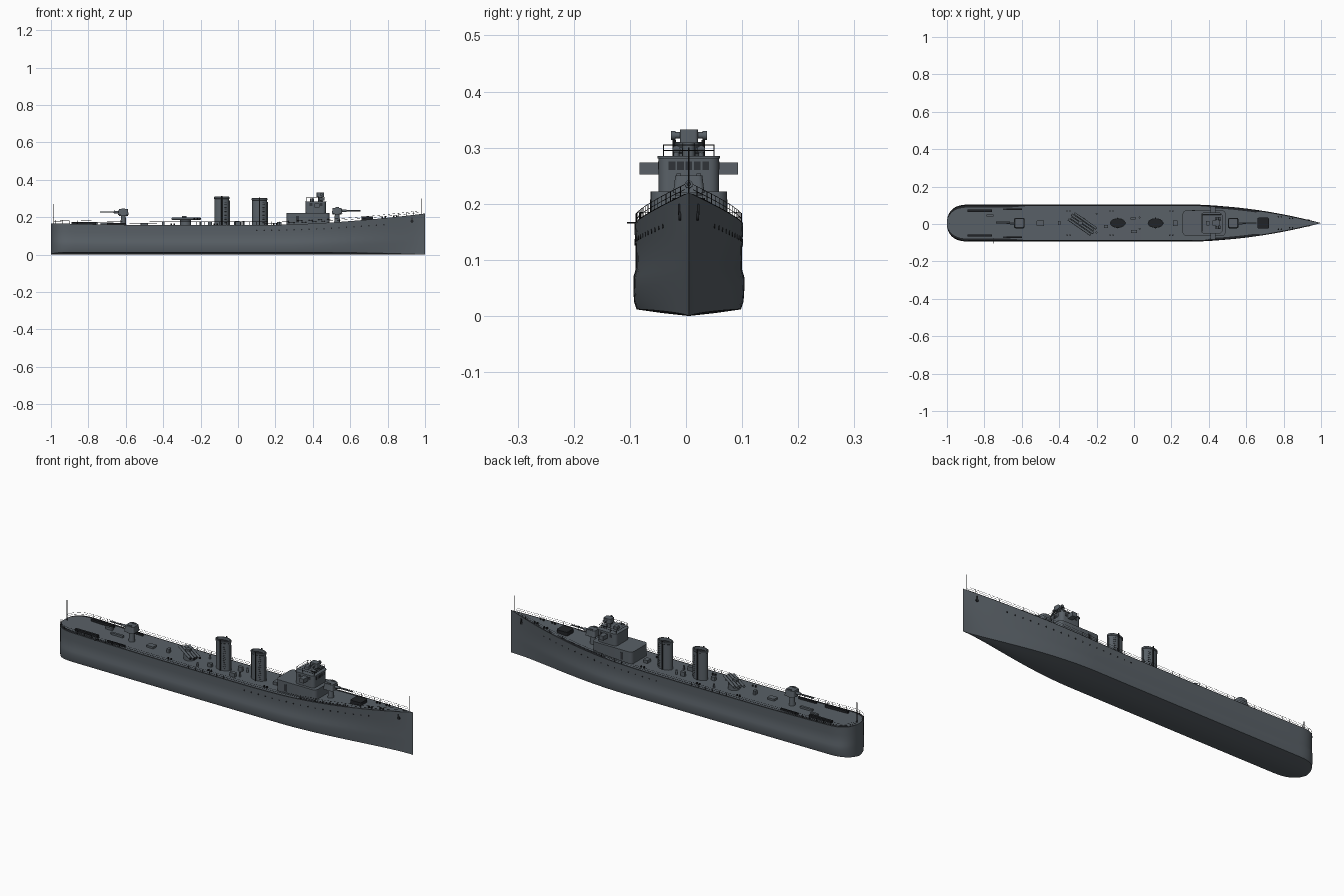
import bpy, bmesh, math
from mathutils import Vector

cube = bpy.data.objects.get("Cube")
if cube:
    bpy.data.objects.remove(cube, do_unlink=True)

CY = 0.005  # the hull centreline


def material(name, rgb):
    m = bpy.data.materials.new(name)
    m.use_nodes = True
    m.diffuse_color = (*rgb, 1)
    m.node_tree.nodes["Principled BSDF"].inputs["Base Color"].default_value = (*rgb, 1)
    return m


GREY = material("ship grey", (0.10, 0.118, 0.135))
DARK = material("dark fittings", (0.015, 0.017, 0.02))
GLASS = material("window dark", (0.03, 0.034, 0.04))


def finish(name, bm, mats, smooth=True):
    bmesh.ops.recalc_face_normals(bm, faces=bm.faces)
    me = bpy.data.meshes.new(name)
    bm.to_mesh(me)
    bm.free()
    ob = bpy.data.objects.new(name, me)
    ob.location.y = CY
    bpy.context.collection.objects.link(ob)
    for m in mats:
        me.materials.append(m)
    if smooth:
        bpy.ops.object.select_all(action='DESELECT')
        bpy.context.view_layer.objects.active = ob
        ob.select_set(True)
        bpy.ops.object.shade_smooth_by_angle(angle=math.radians(35))
    return ob


def box(name, x, y, z, mat=GREY, round_r=0, top=1, yaw=0):
    """Box from (low, high) ranges; round_r rounds upright edges, top tapers."""
    bm = bmesh.new()
    bmesh.ops.create_cube(bm, size=1)
    size = Vector((x[1] - x[0], y[1] - y[0], z[1] - z[0]))
    for v in bm.verts:
        k = top if v.co.z > 0 else 1
        v.co = Vector((v.co.x * size.x * k, v.co.y * size.y * k, v.co.z * size.z))
    if round_r:
        up = [e for e in bm.edges if abs(e.verts[0].co.z - e.verts[1].co.z) > size.z / 2]
        bmesh.ops.bevel(bm, geom=up, offset=round_r, segments=5, affect='EDGES', profile=0.5)
    ob = finish(name, bm, [mat])
    ob.location += Vector((sum(x) / 2, sum(y) / 2, sum(z) / 2))
    ob.rotation_euler.z = yaw
    return ob


def rod(name, a, b, r, mat=GREY, sides=12, r2=None):
    """Cylinder or cone between two points."""
    a, b = Vector(a), Vector(b)
    bm = bmesh.new()
    bmesh.ops.create_cone(bm, cap_ends=True, segments=sides, radius1=r,
                          radius2=r if r2 is None else r2, depth=(b - a).length)
    q = (b - a).to_track_quat('Z', 'Y')
    for v in bm.verts:
        v.co = q @ v.co + (a + b) / 2
    return finish(name, bm, [mat])


def wires(name, paths, r=0.0006, mat=DARK):
    cu = bpy.data.curves.new(name, 'CURVE')
    cu.dimensions = '3D'
    cu.bevel_depth = r
    cu.bevel_resolution = 0
    for pts in paths:
        s = cu.splines.new('POLY')
        s.points.add(len(pts) - 1)
        for p, co in zip(s.points, pts):
            p.co = (*co, 1)
    cu.materials.append(mat)
    ob = bpy.data.objects.new(name, cu)
    ob.location.y = CY
    bpy.context.collection.objects.link(ob)


# Hull lines
def deck_z(x):
    return (0.158 + 0.062 * max(0, (x - 0.1) / 0.9) ** 1.8
            + 0.01 * max(0, (-x - 0.3) / 0.7) ** 2)


def half(x, f=1, h=1):
    stern = max(0, min(1, (-0.87 - x) / 0.13))
    bow = max(0, min(1, (x - 0.3) / 0.7))
    s = (1 - stern ** 3) ** 0.45 * (1 - bow ** 1.9) ** (1 + 0.5 * (1 - h))
    return 0.099 * f * s


# Hull
SECTION = [(0.5, 0.035), (0.94, 0.075), (0.985, 0.16), (1, 0.3), (1, 0.42),
           (0.96, 0.5), (0.96, 0.75), (0.98, 1)]
stations = [-0.87 - 0.13 * math.cos(i * math.pi / 24) for i in range(12)]
stations += [-0.87 + 0.1 * i for i in range(12)] + [0.3 + 0.7 * i / 24 for i in range(25)]
bm = bmesh.new()
rings = []
for x in stations:
    d = deck_z(x)
    side = [(half(x, f, h), h * d * (half(x) / 0.099 if h < 0.1 else 1)) for f, h in SECTION]
    pts = [(-y, z) for y, z in reversed(side)] + [(0, 0)] + side
    rings.append([bm.verts.new((x, y, z)) for y, z in pts])
for a, b in zip(rings, rings[1:]):
    n = len(a)
    for i in range(n):
        bm.faces.new((a[i], a[(i + 1) % n], b[(i + 1) % n], b[i]))
bmesh.ops.remove_doubles(bm, verts=bm.verts, dist=0.00001)
finish("hull", bm, [GREY])

# Dark deck edge strips and guard rails
edge_x = [x for x in stations if -0.999 < x < 0.99]
for s, label in ((1, "left"), (-1, "right")):
    bm = bmesh.new()
    prev = None
    for x in edge_x:
        width = 0.014 if 0.4 < x < 0.65 or x < -0.6 else 0.006
        y = half(x, 0.98)
        pair = [bm.verts.new((x, s * (y - k), deck_z(x) + 0.001))
                for k in (0, min(width, y * 0.3))]
        if prev:
            bm.faces.new((prev[0], prev[1], pair[1], pair[0]))
        prev = pair
    finish(label + "_deck_edge", bm, [DARK], False)

    def at(x, up):
        return (x, s * half(x, 0.95), deck_z(x) + up)
    posts = [-0.995, -0.975, -0.94] + [-0.9 + 0.04 * i for i in range(47)]
    wires(label + "_guard_rail",
          [[at(x, up) for x in edge_x] for up in (0.009, 0.018)]
          + [[at(x, 0), at(x, 0.018)] for x in posts])

    # Portholes and anchor
    for i in range(18):
        x = 0.1 + 0.04 * i
        y, z = s * half(x, 0.964, 0.82), deck_z(x) * 0.82
        rod(label + "_porthole", (x, y - s * 0.004, z), (x, y + s * 0.001, z), 0.004, DARK, 10)
    y = s * half(0.93, 0.968, 0.85)
    rod(label + "_anchor", (0.93, y * 0.5, 0.178), (0.93, y + s * 0.003, 0.178), 0.008, DARK)
    box(label + "_anchor_shank", (0.927, 0.933), (y - 0.004, y + 0.004), (0.18, 0.2), DARK)

# Funnels
def funnel(name, x, top):
    bm = bmesh.new()
    loops = []
    profile = [(1, 0.15), (1, top - 0.012), (1.07, top - 0.01), (1.07, top - 0.002),
               (1, top), (0.9, top), (0.9, top - 0.015)]
    for k, z in profile:
        loops.append([bm.verts.new((x + 0.039 * k * math.cos(t), 0.024 * k * math.sin(t), z))
                      for t in (i * math.tau / 32 for i in range(32))])
    for a, b in zip(loops, loops[1:]):
        for i in range(32):
            bm.faces.new((a[i], a[(i + 1) % 32], b[(i + 1) % 32], b[i]))
    bm.faces.new(loops[-1]).material_index = 1
    finish(name, bm, [GREY, DARK])
    for s in (1, -1):
        rod(name + "_steam_pipe", (x, s * 0.026, 0.15), (x, s * 0.026, top + 0.004), 0.003, DARK, 8)
        rungs = [[(x + 0.015, s * 0.0235, z), (x + 0.026, s * 0.0195, z)]
                 for z in (0.17 + 0.01 * i for i in range(12))]
        wires(name + "_ladder", rungs, 0.001)
    rod(name + "_whistle", (x + 0.041, 0, 0.15), (x + 0.041, 0, top - 0.02), 0.004, GREY, 8)


funnel("aft_funnel", -0.087, 0.31)
funnel("forward_funnel", 0.115, 0.302)

# Bridge
box("lower_deckhouse", (0.26, 0.49), (-0.068, 0.068), (0.15, 0.222), GREY, 0.02)
box("bridge_house", (0.36, 0.47), (-0.054, 0.054), (0.22, 0.283), GREY, 0.018)
box("bridge_roof_lip", (0.357, 0.473), (-0.056, 0.056), (0.281, 0.285), GREY, 0.018)
for s in (1, -1):
    y = sorted((s * 0.05, s * 0.088))
    box("bridge_wing", (0.41, 0.435), y, (0.252, 0.274))
    for x in (0.39, 0.445):
        box("side_window", (x - 0.007, x + 0.007), (s * 0.054 - 0.001, s * 0.054 + 0.001),
            (0.261, 0.275), GLASS)
    box("deckhouse_door", (0.31, 0.325), (s * 0.068 - 0.001, s * 0.068 + 0.001), (0.172, 0.208), GLASS)
for i in range(5):
    y = -0.03 + 0.015 * i
    box("front_window", (0.469, 0.471), (y - 0.006, y + 0.006), (0.26, 0.275), GLASS)
corners = [(0.365, -0.045), (0.465, -0.045), (0.465, 0.045), (0.365, 0.045), (0.365, -0.045)]
wires("bridge_rail", [[(x, y, z) for x, y in corners] for z in (0.295, 0.305)]
      + [[(x, y, 0.283), (x, y, 0.305)] for x, y in corners[:4]]
      + [[(x, y, 0.283), (x, y, 0.305)] for x in (0.4, 0.43) for y in (-0.045, 0.045)], 0.0008)

# Rangefinder and searchlights above the bridge
rod("rangefinder_pedestal", (0.44, 0, 0.28), (0.44, 0, 0.315), 0.011)
box("rangefinder_body", (0.42, 0.46), (-0.016, 0.016), (0.308, 0.332), GREY, 0.005)
rod("rangefinder_tube", (0.445, -0.03, 0.322), (0.445, 0.03, 0.322), 0.006)
for s in (1, -1):
    rod("rangefinder_lens", (0.445, s * 0.024, 0.322), (0.445, s * 0.032, 0.322), 0.008)
    rod("lookout_stand", (0.45, s * 0.022, 0.28), (0.45, s * 0.022, 0.298), 0.005)
    rod("lookout_sight", (0.435, s * 0.022, 0.297), (0.462, s * 0.022, 0.297), 0.007)
box("compass_stand", (0.385, 0.405), (-0.012, 0.012), (0.28, 0.3), GREY, 0.004)

# Guns, facing along +x or -x
def gun(name, x, z, d):
    rod(name + "_pedestal", (x, 0, deck_z(x) - 0.005), (x, 0, z), 0.016, GREY, 16, 0.012)
    rod(name + "_turntable", (x, 0, z - 0.004), (x, 0, z + 0.002), 0.024, GREY, 20)
    box(name + "_shield", (x - 0.028, x + 0.028), (-0.028, 0.028), (z, z + 0.031), GREY, 0.008, 0.86)
    rod(name + "_mantlet", (x + d * 0.02, 0, z + 0.015), (x + d * 0.05, 0, z + 0.016), 0.007)
    rod(name + "_barrel", (x + d * 0.04, 0, z + 0.016), (x + d * 0.125, 0, z + 0.016), 0.004, GREY, 12, 0.003)
    for s in (1, -1):
        box(name + "_sight", (x - 0.01, x + 0.01), (s * 0.018 - 0.004, s * 0.018 + 0.004), (z + 0.03, z + 0.035))


gun("forward_gun", 0.53, 0.219, 1)
gun("aft_gun", -0.613, 0.212, -1)

# Torpedo tubes on a turned mount
axis = Vector((0.82, -0.57, 0))
across = Vector((0.57, 0.82, 0))
mid = Vector((-0.28, -0.002, 0.192))
rod("torpedo_mount", (-0.28, 0, 0.152), (-0.28, 0, 0.186), 0.03, GREY, 20)
for i in range(4):
    c = mid + across * (0.015 * (i - 1.5)) + axis * (0.008 * (i % 2))
    rod("torpedo_tube", c - axis * 0.072, c + axis * 0.072, 0.0065)
    rod("torpedo_tube_muzzle", c + axis * 0.07, c + axis * 0.074, 0.005, DARK)
box("torpedo_sight", (-0.3, -0.275), (-0.01, 0.01), (0.195, 0.207), GREY, 0.004)

# Hatches and deck fittings
box("fore_hatch", (0.66, 0.722), (-0.029, 0.029), (0.17, 0.205), DARK, 0.008)
for x, y, l, w, h in [(-0.77, 0.04, 0.04, 0.012, 0.012), (-0.7, 0.005, 0.07, 0.012, 0.01),
                      (-0.4, 0, 0.015, 0.02, 0.02), (-0.15, -0.018, 0.022, 0.016, 0.018),
                      (0, -0.045, 0.03, 0.018, 0.02), (-0.005, 0.025, 0.025, 0.016, 0.022),
                      (0.22, 0, 0.025, 0.03, 0.015), (-0.5, 0, 0.04, 0.03, 0.01)]:
    z = deck_z(x)
    box("deck_locker", (x - l / 2, x + l / 2), (y - w / 2, y + w / 2), (z - 0.005, z + h), GREY, 0.003)
for s in (1, -1):
    box("depth_charge_rack", (-0.89, -0.76), (s * 0.066 - 0.006, s * 0.066 + 0.006), (0.16, 0.176), DARK)
    box("mine_rail", (-0.7, -0.6), (s * 0.075 - 0.004, s * 0.075 + 0.004), (0.155, 0.169), DARK)
    for x in (-0.35, -0.12, 0.2, 0.78, 0.84):
        y, z = s * half(x) * 0.65, deck_z(x)
        for dx in (-0.008, 0.008):
            rod("bollard", (x + dx, y, z - 0.003), (x + dx, y, z + 0.009), 0.004, DARK, 8)
    rod("vent", (0.03, s * 0.03, 0.15), (0.03, s * 0.03, 0.18), 0.005)
    rod("vent", (-0.2, s * 0.05, 0.15), (-0.2, s * 0.05, 0.177), 0.005)
rod("side_boom", (-0.75, -0.08, 0.166), (-0.75, -0.11, 0.166), 0.0015, DARK, 8)

# Flagstaffs
rod("jack_staff", (0.98, 0, 0.21), (0.98, 0, 0.3), 0.0015, DARK, 8)
rod("ensign_staff", (-0.985, 0, 0.16), (-0.985, 0, 0.272), 0.0015, DARK, 8)
